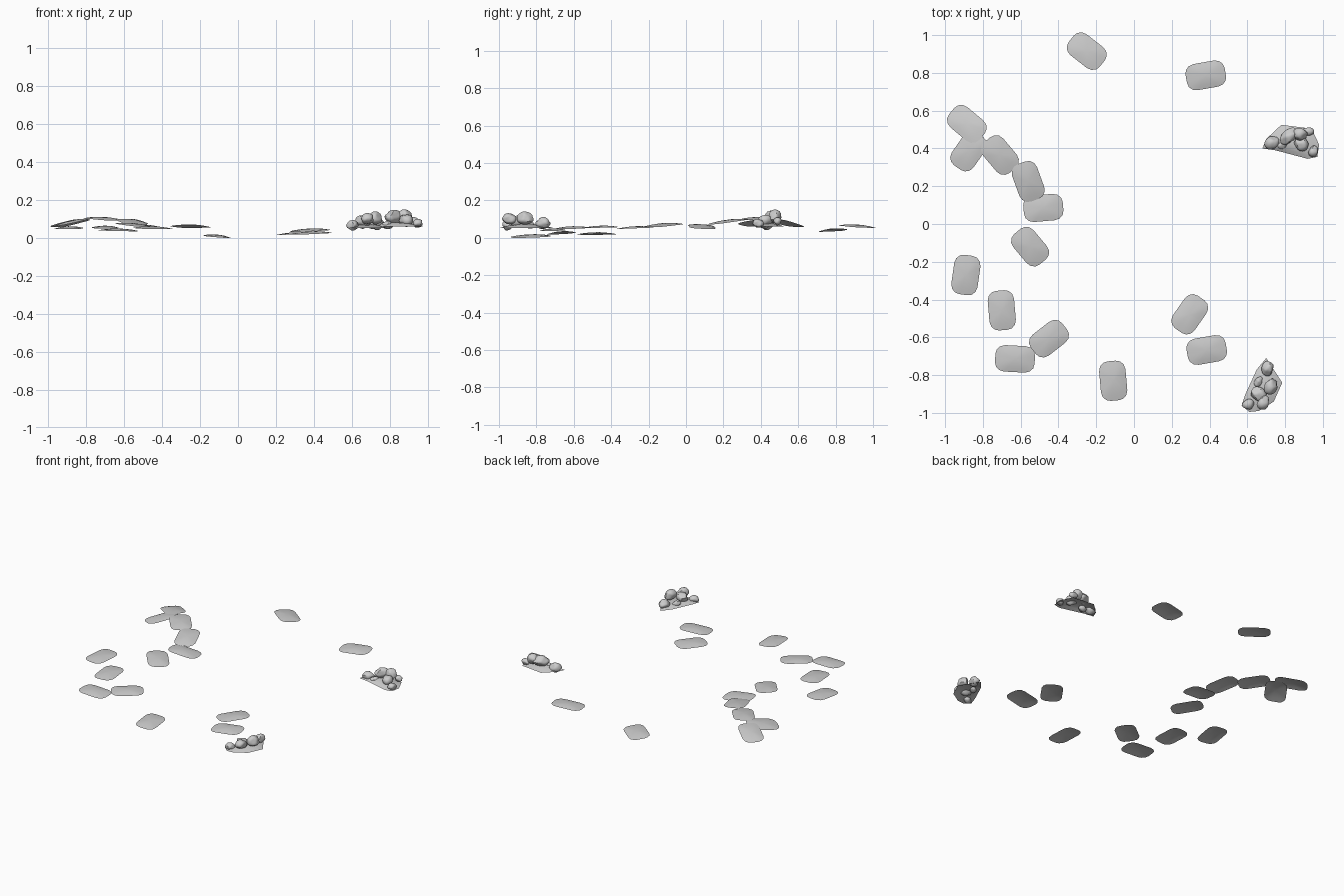
import bpy, bmesh, math, random
from mathutils import Vector, Matrix, noise

cube = bpy.data.objects.get("Cube")
if cube:
    bpy.data.objects.remove(cube, do_unlink=True)

stone = bpy.data.materials.new("stone grey")
stone.use_nodes = True
GREY = (0.6, 0.6, 0.6, 1)
stone.diffuse_color = GREY
stone.node_tree.nodes["Principled BSDF"].inputs["Base Color"].default_value = GREY


def finish(bm, name, angle=40):
    mesh = bpy.data.meshes.new(name)
    bm.to_mesh(mesh)
    bm.free()
    obj = bpy.data.objects.new(name, mesh)
    bpy.context.collection.objects.link(obj)
    mesh.materials.append(stone)
    bpy.ops.object.select_all(action='DESELECT')
    obj.select_set(True)
    bpy.context.view_layer.objects.active = obj
    bpy.ops.object.shade_smooth_by_angle(angle=math.radians(angle))
    return obj


def sheet(outline, center, name, height, scales=(1, 0.7, 0.35)):
    """Open sheet made of shrinking rings; height(x, y, s) gives z."""
    bm = bmesh.new()
    cx, cy = center
    rings = []
    for s in scales:
        ring = []
        for x, y in outline:
            px, py = cx + (x - cx) * s, cy + (y - cy) * s
            ring.append(bm.verts.new((px, py, height(px, py, s))))
        rings.append(ring)
    n = len(outline)
    for a, b in zip(rings, rings[1:]):
        for i in range(n):
            j = (i + 1) % n
            bm.faces.new((a[i], a[j], b[j], b[i]))
    tip = bm.verts.new((cx, cy, height(cx, cy, 0)))
    for i in range(n):
        bm.faces.new((rings[-1][i], rings[-1][(i + 1) % n], tip))
    bmesh.ops.recalc_face_normals(bm, faces=bm.faces)
    if sum(f.normal.z for f in bm.faces) < 0:
        bmesh.ops.reverse_faces(bm, faces=bm.faces)
    return finish(bm, name)


# Thin stepping stones: x, y, turn in degrees, crown height, slope x, slope y
STEPS = [
    (-.25, .915, -38, .071, -.04, -.08), (.38, .787, 10, .05, .04, .05),
    (-.885, .53, -40, .09, .14, -.14), (-.875, .385, 55, .093, .2, .04),
    (-.71, .365, -50, .111, -.03, .06), (-.56, .225, -70, .097, -.06, .12),
    (-.48, .085, 5, .07, -.1, -.05), (-.55, -.12, -50, .078, -.08, .05),
    (-.89, -.27, 82, .062, 0, .04), (-.7, -.457, 95, .065, 0, .03),
    (-.45, -.607, 38, .062, -.03, .04), (-.63, -.714, -3, .05, -.02, .03),
    (-.11, -.83, 95, .018, -.08, .03), (.295, -.478, 55, .03, .04, 0),
    (.385, -.667, 10, .035, .04, .05)]

# Rounded oblong, one quarter mirrored around
QUARTER = [(.105, .022), (.099, .045), (.081, .063), (.055, .07)]
OBLONG = (QUARTER + [(-x, y) for x, y in reversed(QUARTER)]
          + [(-x, -y) for x, y in QUARTER] + [(x, -y) for x, y in reversed(QUARTER)])

for k, (x, y, turn, z, gx, gy) in enumerate(STEPS):
    rot = Matrix.Rotation(math.radians(turn), 2)
    outline = [tuple(rot @ Vector(p) + Vector((x, y))) for p in OBLONG]
    sheet(outline, (x, y), f"stepping_stone_{k + 1}",
          lambda px, py, s: z + gx * (px - x) + gy * (py - y) - .011 * s * s)


def rock(name, x, y, top, radius, stretch, turn, seed):
    """Lumpy boulder with a softly chiselled surface."""
    bm = bmesh.new()
    bmesh.ops.create_icosphere(bm, subdivisions=3, radius=1)
    rng = random.Random(seed)
    cuts = [Vector([rng.uniform(-1, 1) for _ in "xyz"]).normalized() for _ in range(7)]
    for v in bm.verts:
        for c in cuts:
            over = v.co.dot(c) - .78
            if over > 0:
                v.co -= c * over * .9
        v.co *= 1 + .1 * noise.noise(v.co * 1.5 + Vector((seed, 0, 0)))
    high = radius * .95
    shape = (Matrix.Translation((x, y, top - high * .92))
             @ Matrix.Rotation(math.radians(turn), 4, 'Z')
             @ Matrix.Diagonal((radius * stretch, radius, high, 1)))
    bmesh.ops.transform(bm, matrix=shape, verts=bm.verts)
    finish(bm, name, 35)


# Rock piles: outline of the ground patch, then rocks as x, y, top, radius, stretch, turn
PILES = {
    "back": ((.83, .43), .06,
             [(.68, .4), (.7, .45), (.78, .525), (.94, .505), (.98, .42),
              (.97, .355), (.92, .345), (.75, .39)],
             [(.73, .43, .105, .034, 1.2, 30), (.82, .465, .146, .038, 1.4, 40),
              (.88, .475, .148, .037, 1.1, 0), (.885, .425, .125, .036, 1.15, -50),
              (.925, .49, .108, .022, 1.4, -10), (.95, .385, .1, .026, 1.2, 60),
              (.79, .42, .09, .024, 1.3, 10)]),
    "front": ((.68, -.86), .053,
              [(.7, -.71), (.785, -.84), (.74, -.94), (.66, -.99), (.61, -.995),
               (.57, -.96), (.59, -.9), (.65, -.77)],
              [(.707, -.765, .11, .034, 1.15, 80), (.725, -.86, .138, .037, 1.25, 70),
               (.66, -.9, .122, .038, 1.2, -30), (.605, -.955, .092, .028, 1.2, 20),
               (.685, -.945, .13, .033, 1.25, 60), (.66, -.835, .088, .022, 1.3, 50)]),
}
for side, (center, base, outline, rocks) in PILES.items():
    sheet(outline, center, f"{side}_pile_ground",
          lambda px, py, s: base + .022 * (1 - s * s))
    for k, (x, y, top, radius, stretch, turn) in enumerate(rocks):
        rock(f"{side}_pile_rock_{k + 1}", x, y, top, radius, stretch, turn, k + len(side))
